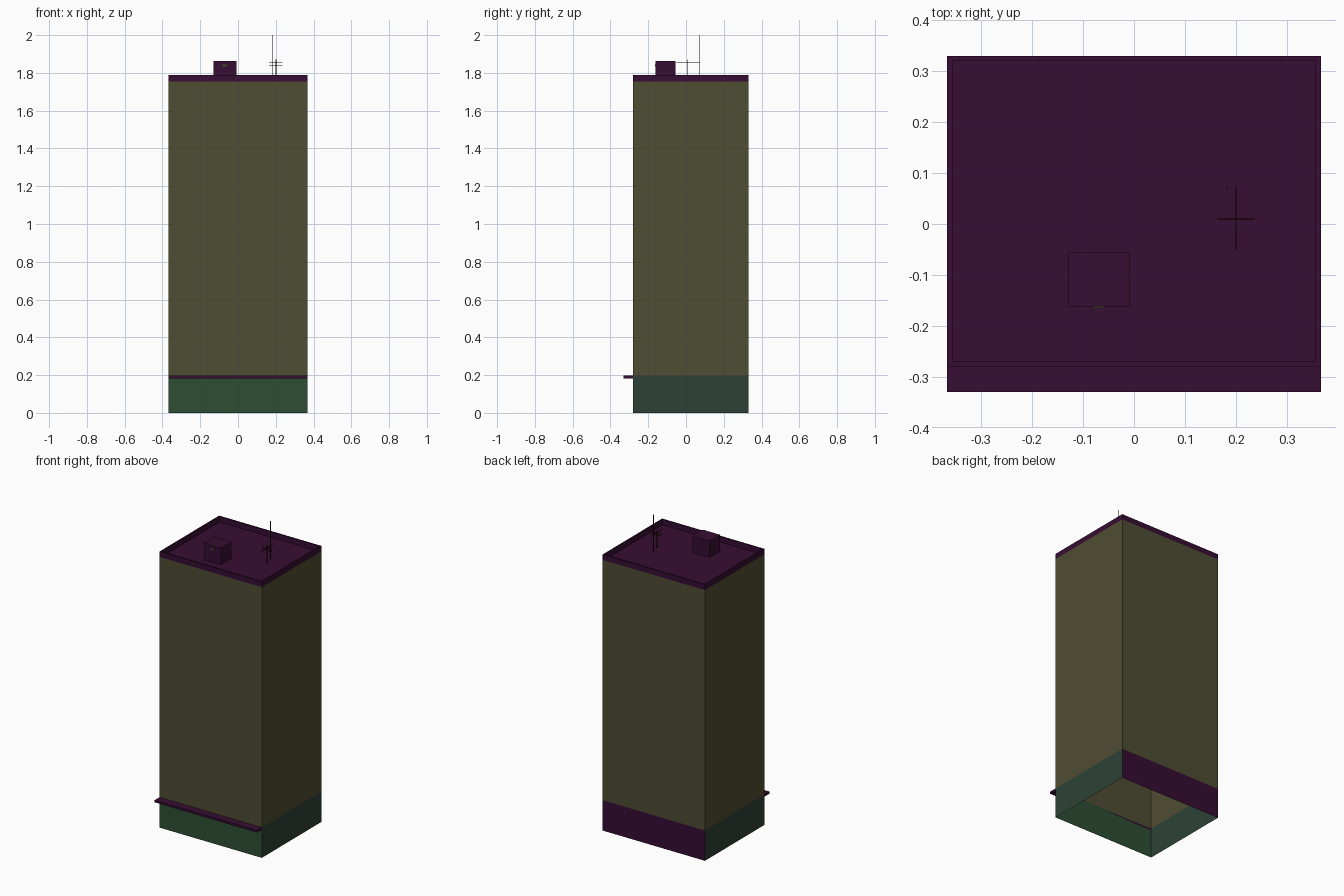
import bpy, bmesh
from mathutils import Vector

if "Cube" in bpy.data.objects:
    bpy.data.objects.remove(bpy.data.objects["Cube"])


def material(name, rgb):
    m = bpy.data.materials.new(name)
    m.diffuse_color = (*rgb, 1)
    m.use_nodes = True
    m.node_tree.nodes["Principled BSDF"].inputs["Base Color"].default_value = m.diffuse_color
    return m


olive = material("olive wall", (0.078, 0.074, 0.033))
green = material("shop front green", (0.026, 0.076, 0.034))
teal = material("side base teal", (0.026, 0.053, 0.038))
purple = material("dark purple", (0.038, 0.004, 0.033))
rust = material("antenna rust", (0.022, 0.003, 0.002))
lamp = material("lamp green", (0.06, 0.08, 0.025))

X, Y0, Y1 = 0.367, -0.28, 0.33
ROOF, TOP, BASE = 1.755, 1.79, 0.197


def finish(name, bm, mats):
    me = bpy.data.meshes.new(name)
    bm.to_mesh(me)
    bm.free()
    for m in mats:
        me.materials.append(m)
    ob = bpy.data.objects.new(name, me)
    bpy.context.collection.objects.link(ob)
    return ob


def box(name, lo, hi, mat):
    lo, hi = Vector(lo), Vector(hi)
    bm = bmesh.new()
    bmesh.ops.create_cube(bm, size=1)
    for v in bm.verts:
        v.co = (lo + hi) / 2 + v.co * (hi - lo)
    return finish(name, bm, [mat])


def ring(bm, inset, z):
    x, a, b = X - inset, Y0 + inset, Y1 - inset
    return [bm.verts.new((px, py, z)) for px, py in ((-x, a), (x, a), (x, b), (-x, b))]


def bridge(bm, lower, upper):
    return [bm.faces.new((lower[i], lower[(i + 1) % 4], upper[(i + 1) % 4], upper[i]))
            for i in range(4)]


# Open-bottomed walls: front, right, back, left
bm = bmesh.new()
r0, r1, r2 = ring(bm, 0, 0), ring(bm, 0, BASE), ring(bm, 0, ROOF)
for face, idx in zip(bridge(bm, r0, r1), (1, 2, 3, 2)):
    face.material_index = idx
bridge(bm, r1, r2)
finish("tower_walls", bm, [olive, green, teal, purple])

# Parapet with sunken roof
bm = bmesh.new()
p0, p1, p2, p3 = ring(bm, 0, ROOF), ring(bm, 0, TOP), ring(bm, 0.01, TOP), ring(bm, 0.01, ROOF)
for a, b in ((p0, p1), (p1, p2), (p2, p3)):
    bridge(bm, a, b)
bm.faces.new(p3)
finish("roof_parapet", bm, [purple])

# Entrance canopy
box("canopy", (-X, -0.33, 0.183), (X, Y0, BASE), purple)

# Roof hut and its small lamp
box("roof_hut", (-0.13, -0.162, ROOF), (-0.008, -0.056, 1.863), purple)
box("hut_lamp", (-0.081, -0.165, 1.833), (-0.059, -0.161, 1.845), lamp)

# Roof antennas
T = 0.0015


def rod(name, a, b):
    box(name, [c - T for c in a], [c + T for c in b], rust)


rod("tall_mast", (0.182, 0.072, ROOF), (0.182, 0.072, 1.9985))
rod("short_mast", (0.201, 0.01, ROOF), (0.201, 0.01, 1.87))
rod("antenna_boom", (0.201, -0.049, 1.853), (0.201, 0.071, 1.853))
for i, z in enumerate((1.84, 1.853)):
    rod(f"antenna_bar_{i}", (0.166, 0.01, z), (0.235, 0.01, z))
